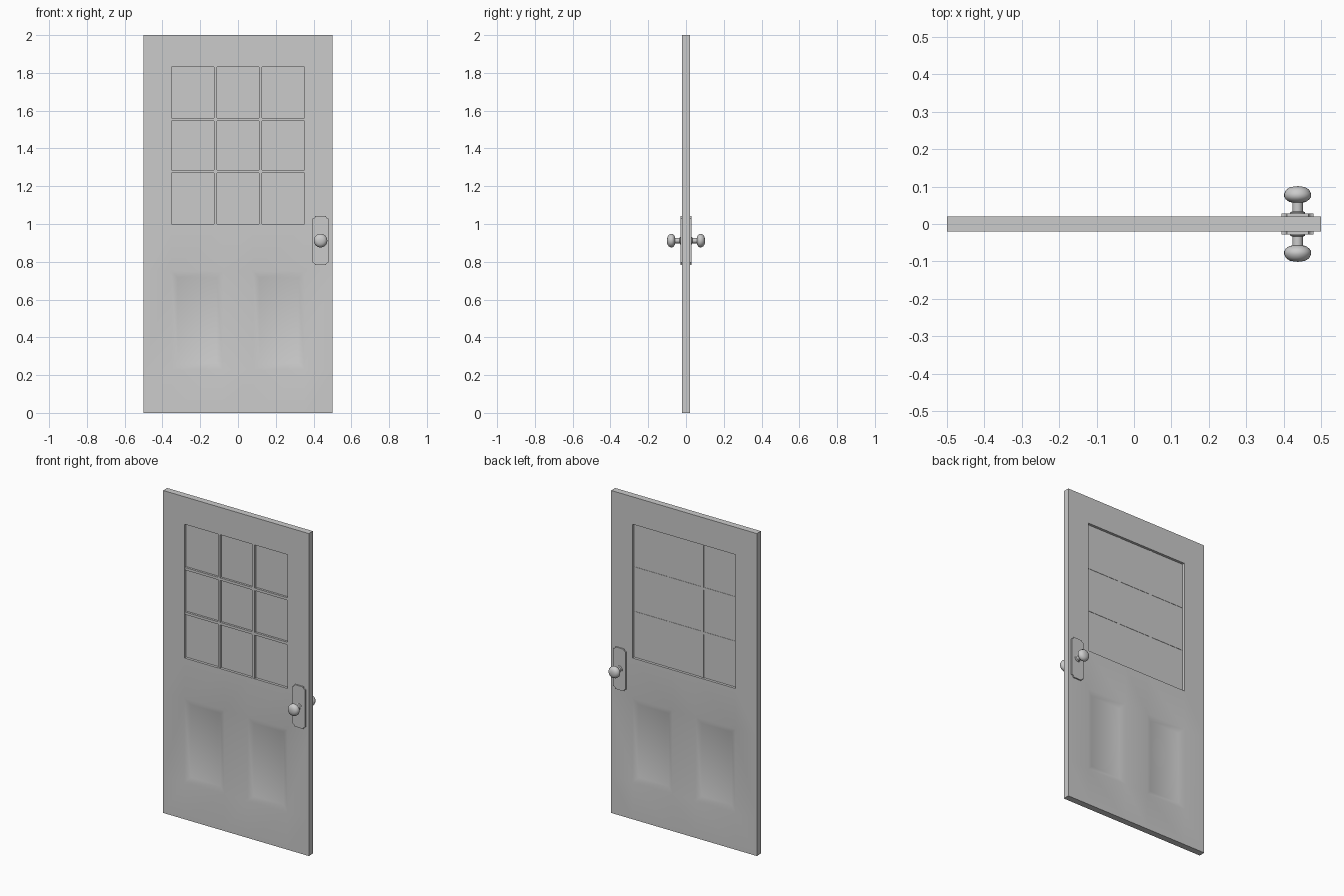
import bpy, bmesh, math
from mathutils import Matrix, Vector

if "Cube" in bpy.data.objects:
    bpy.data.objects.remove(bpy.data.objects["Cube"])

grey = bpy.data.materials.new("plain grey")
grey.use_nodes = True
grey.diffuse_color = (0.6, 0.6, 0.6, 1)
grey.node_tree.nodes["Principled BSDF"].inputs["Base Color"].default_value = (0.6, 0.6, 0.6, 1)


def finish(name, bm, angle=35):
    bmesh.ops.recalc_face_normals(bm, faces=bm.faces)
    mesh = bpy.data.meshes.new(name)
    bm.to_mesh(mesh)
    bm.free()
    mesh.materials.append(grey)
    obj = bpy.data.objects.new(name, mesh)
    bpy.context.collection.objects.link(obj)
    bpy.ops.object.select_all(action='DESELECT')
    obj.select_set(True)
    bpy.context.view_layer.objects.active = obj
    bpy.ops.object.shade_smooth_by_angle(angle=math.radians(angle))
    return obj


def box(name, x0, x1, y0, y1, z0, z1):
    bm = bmesh.new()
    centre = Vector((x0 + x1, y0 + y1, z0 + z1)) / 2
    size = (x1 - x0, y1 - y0, z1 - z0, 1)
    bmesh.ops.create_cube(bm, size=1, matrix=Matrix.Translation(centre) @ Matrix.Diagonal(size))
    return finish(name, bm)


# Door slab: a grid with a window opening, and panels sunk on both faces
HALF = 0.02
WIN_X, WIN_LOW, WIN_TOP = 0.353, 1.0, 1.83
xs = [-0.5, -WIN_X, -0.08, 0.08, WIN_X, 0.5]
zs = [0, 0.23, 0.75, WIN_LOW, WIN_TOP, 2]
bm = bmesh.new()
grid = [[bm.verts.new((x, -HALF, z)) for x in xs] for z in zs]
for row in range(5):
    for col in range(5):
        if row == 3 and 1 <= col <= 3:
            continue
        bm.faces.new((grid[row][col], grid[row][col + 1],
                      grid[row + 1][col + 1], grid[row + 1][col]))
extruded = bmesh.ops.extrude_face_region(bm, geom=bm.faces[:], use_keep_orig=True)
moved = [g for g in extruded["geom"] if isinstance(g, bmesh.types.BMVert)]
bmesh.ops.translate(bm, verts=moved, vec=(0, 2 * HALF, 0))
bmesh.ops.recalc_face_normals(bm, faces=bm.faces)
panels = []
for face in bm.faces:
    c = face.calc_center_median()
    if abs(face.normal.y) > 0.9 and 0.3 < c.z < 0.7 and 0.1 < abs(c.x) < 0.3:
        panels.append(face)
bmesh.ops.inset_individual(bm, faces=panels, thickness=0.048, depth=-0.012)
finish("door_slab", bm)

# Window glass and glazing bars
box("window_glass", -WIN_X, WIN_X, -0.004, 0.004, WIN_LOW, WIN_TOP)
BAR = 0.008
for i, x in enumerate((-0.118, 0.118)):
    box(f"upright_bar_{i + 1}", x - BAR, x + BAR, -0.018, 0.007, WIN_LOW, WIN_TOP)
for i, z in enumerate((1.277, 1.553)):
    box(f"cross_bar_{i + 1}", -WIN_X, WIN_X, -0.017, 0.006, z - BAR, z + BAR)

# Lock plates with scooped corners, and turned knobs, one per side
KNOB_X, KNOB_Z = 0.437, 0.912
PLATE_W, PLATE_H, SCOOP = 0.043, 0.13, 0.014
knob_profile = [(0, 0.026), (0.02, 0.026), (0.02, 0.031), (0.014, 0.034), (0.014, 0.057),
                (0.022, 0.059), (0.032, 0.066), (0.036, 0.073), (0.036, 0.081),
                (0.031, 0.091), (0.021, 0.098), (0.01, 0.1), (0, 0.101)]
for name, side in (("front", -1), ("back", 1)):
    bm = bmesh.new()
    outline = []
    for quarter, (sx, sz) in enumerate(((1, 1), (-1, 1), (-1, -1), (1, -1))):
        for step in range(5):
            a = math.radians(90 * quarter + 270 - 22.5 * step)
            outline.append(bm.verts.new((KNOB_X + sx * PLATE_W + SCOOP * math.cos(a),
                                         side * HALF,
                                         KNOB_Z + sz * PLATE_H + SCOOP * math.sin(a))))
    plate = bm.faces.new(outline)
    top = bmesh.ops.extrude_face_region(bm, geom=[plate], use_keep_orig=True)
    verts = [g for g in top["geom"] if isinstance(g, bmesh.types.BMVert)]
    bmesh.ops.translate(bm, verts=verts, vec=(0, side * 0.008, 0))
    finish(f"{name}_lock_plate", bm)

    bm = bmesh.new()
    ring = [bm.verts.new((KNOB_X + r, side * y, KNOB_Z)) for r, y in knob_profile]
    edges = [bm.edges.new(pair) for pair in zip(ring, ring[1:])]
    bmesh.ops.spin(bm, geom=ring + edges, cent=(KNOB_X, 0, KNOB_Z), axis=(0, 1, 0),
                   angle=math.tau, steps=24)
    bmesh.ops.remove_doubles(bm, verts=bm.verts, dist=0.0002)
    finish(f"{name}_knob", bm, 40)
